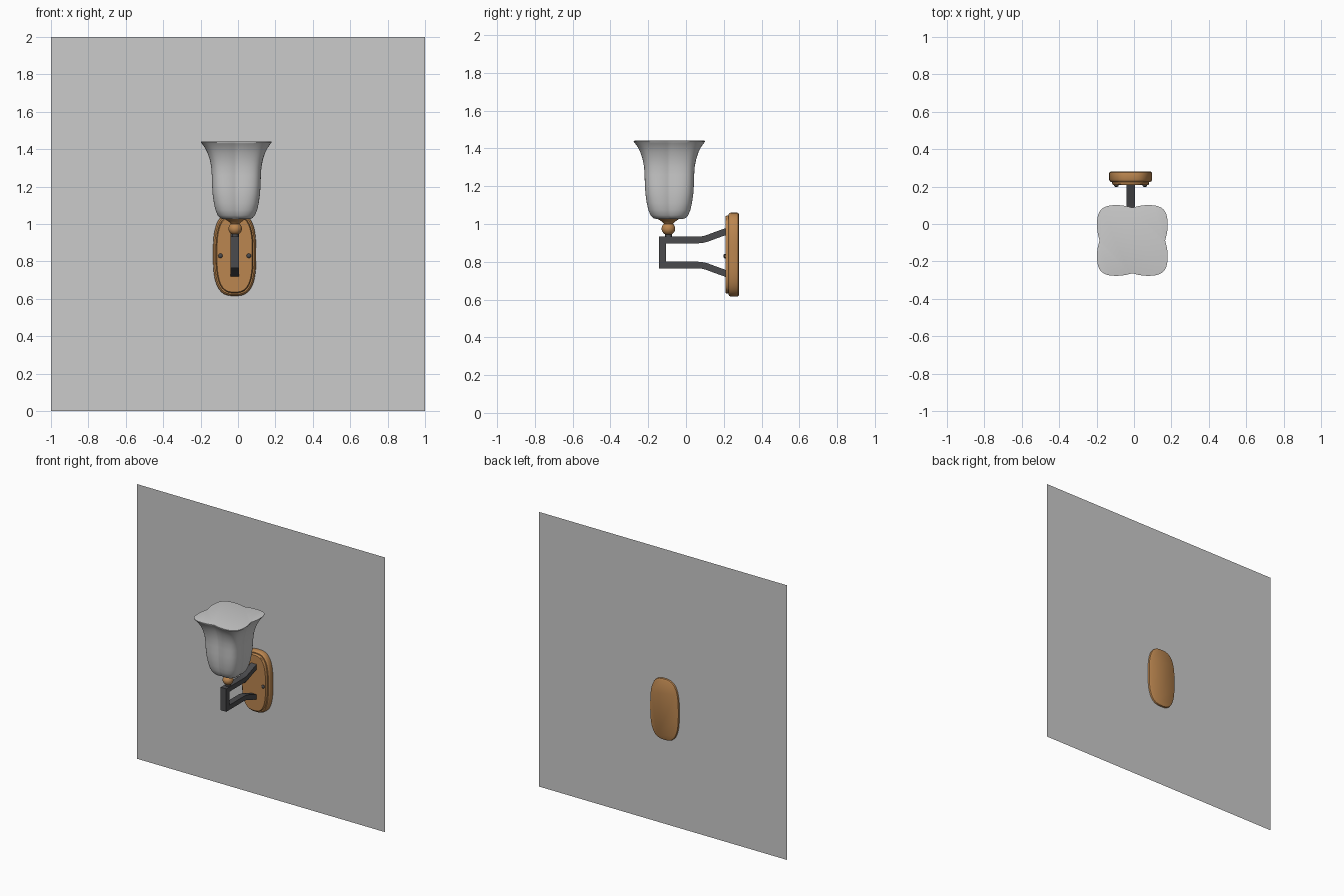
import bpy, bmesh, math
from mathutils import Vector

if "Cube" in bpy.data.objects:
    bpy.data.objects.remove(bpy.data.objects["Cube"])

CX, CY = -0.015, -0.093      # lamp axis
PX, PZ = -0.018, 0.838       # wall plate centre


def material(name, rgb):
    m = bpy.data.materials.new(name)
    m.diffuse_color = (*rgb, 1)
    m.use_nodes = True
    m.node_tree.nodes["Principled BSDF"].inputs["Base Color"].default_value = m.diffuse_color
    return m


wood = material("wood", (0.50, 0.24, 0.08))
iron = material("iron", (0.07, 0.07, 0.075))
glass = material("frosted_glass", (0.8, 0.8, 0.8))


def finish(name, bm, mat=None, angle=35):
    bmesh.ops.recalc_face_normals(bm, faces=bm.faces)
    me = bpy.data.meshes.new(name)
    bm.to_mesh(me)
    bm.free()
    ob = bpy.data.objects.new(name, me)
    bpy.context.collection.objects.link(ob)
    if mat:
        me.materials.append(mat)
    bpy.ops.object.select_all(action='DESELECT')
    ob.select_set(True)
    bpy.context.view_layer.objects.active = ob
    bpy.ops.object.shade_smooth_by_angle(angle=math.radians(angle))
    return ob


def loft(name, rings, mat, angle=35):
    """Skin a stack of closed rings and cap both ends."""
    bm = bmesh.new()
    loops = [[bm.verts.new(p) for p in r] for r in rings]
    n = len(loops[0])
    for a, b in zip(loops, loops[1:]):
        for i in range(n):
            j = (i + 1) % n
            bm.faces.new((a[i], a[j], b[j], b[i]))
    bm.faces.new(loops[0])
    bm.faces.new(loops[-1])
    return finish(name, bm, mat, angle)


def angles(n):
    return [2 * math.pi * i / n for i in range(n)]


def superellipse(t, a, b, e):
    c, s = math.cos(t), math.sin(t)
    r = (abs(c / a) ** e + abs(s / b) ** e) ** (-1 / e)
    return r * c, r * s


def lathe(name, profile, mat):
    loft(name, [[(CX + r * math.cos(t), CY + r * math.sin(t), z) for t in angles(32)]
                for r, z in profile], mat)


# wall panel
bm = bmesh.new()
bm.faces.new([bm.verts.new(p) for p in
              ((-1, 0.265, 0), (1, 0.265, 0), (1, 0.265, 2), (-1, 0.265, 2))])
finish("wall", bm)

# stepped wall plate: (y, inset) sections
plate = [(0.281, 0.010), (0.276, 0.002), (0.270, 0), (0.238, 0), (0.230, 0.003),
         (0.225, 0.009), (0.225, 0.016), (0.213, 0.017), (0.208, 0.021)]
rings = []
for y, d in plate:
    ring = []
    for t in angles(72):
        x, z = superellipse(t, 0.115 - d, 0.2225 - d, 2.9)
        ring.append((PX + x, y, PZ + z))
    rings.append(ring)
loft("wall_plate", rings, wood)

# plate screws
for side, x in (("left", PX - 0.076), ("right", PX + 0.076)):
    loft("screw_" + side,
         [[(x + r * math.cos(t), y, 0.83 + r * math.sin(t)) for t in angles(16)]
          for r, y in ((0.012, 0.212), (0.012, 0.204), (0.009, 0.200), (0.004, 0.198))], iron)

# forked square arm: mitred bar along a side-view path (y, z)
half = [(0.222, 0.115), (0.15, 0.089), (0.11, 0.074), (0.085, 0.068),
        (0.06, 0.066), (-0.1245, 0.066)]
path = [Vector((y, 0.849 + z)) for y, z in half]
path += [Vector((y, 0.849 - z)) for y, z in reversed(half)]
rings = []
for i, p in enumerate(path):
    d0 = (p - path[i - 1]).normalized() if i else None
    d1 = (path[i + 1] - p).normalized() if i < len(path) - 1 else d0
    d0 = d0 or d1
    n0, n1 = Vector((-d0.y, d0.x)), Vector((-d1.y, d1.x))
    m = (n0 + n1).normalized()
    m *= 0.0175 / m.dot(n0)
    rings.append([(PX + sx * 0.0225, p.x + s * m.x, p.y + s * m.y)
                  for sx, s in ((-1, -1), (1, -1), (1, 1), (-1, 1))])
loft("arm", rings, iron, 30)

# neck, ball and flared cup under the shade
lathe("neck", [(0.018, 0.92), (0.018, 0.948)], iron)
ball = [(0.036 * math.cos(a), 0.975 + 0.034 * math.sin(a))
        for a in [math.radians(-70 + 10 * i) for i in range(15)]]
lathe("ball", ball, wood)
lathe("cup", [(0.022, 0.998), (0.026, 1.004), (0.034, 1.012), (0.047, 1.021),
              (0.058, 1.027), (0.060, 1.034)], wood)

# four-lobed flared shade: (half width, z) profile
shade = [(0.070, 1.026), (0.088, 1.031), (0.102, 1.046), (0.114, 1.075),
         (0.122, 1.11), (0.129, 1.16), (0.132, 1.21), (0.133, 1.26), (0.136, 1.305),
         (0.144, 1.345), (0.156, 1.380), (0.170, 1.408), (0.186, 1.430), (0.191, 1.436),
         (0.191, 1.440), (0.186, 1.441)]
rings = []
for w, z in shade:
    k = min(1, (z - 1.02) / 0.4)
    ring = []
    for t in angles(96):
        x, y = superellipse(t, w, w, 3 + 2 * k)
        off = abs((t + math.pi / 4) % (math.pi / 2) - math.pi / 4)
        f = 1 - 0.08 * math.exp(-(off / 0.22) ** 1.4)   # crease between lobes
        ring.append((CX + 0.006 + x * f, CY + 0.005 + y * f, z))
    rings.append(ring)
loft("shade", rings, glass, 40)
